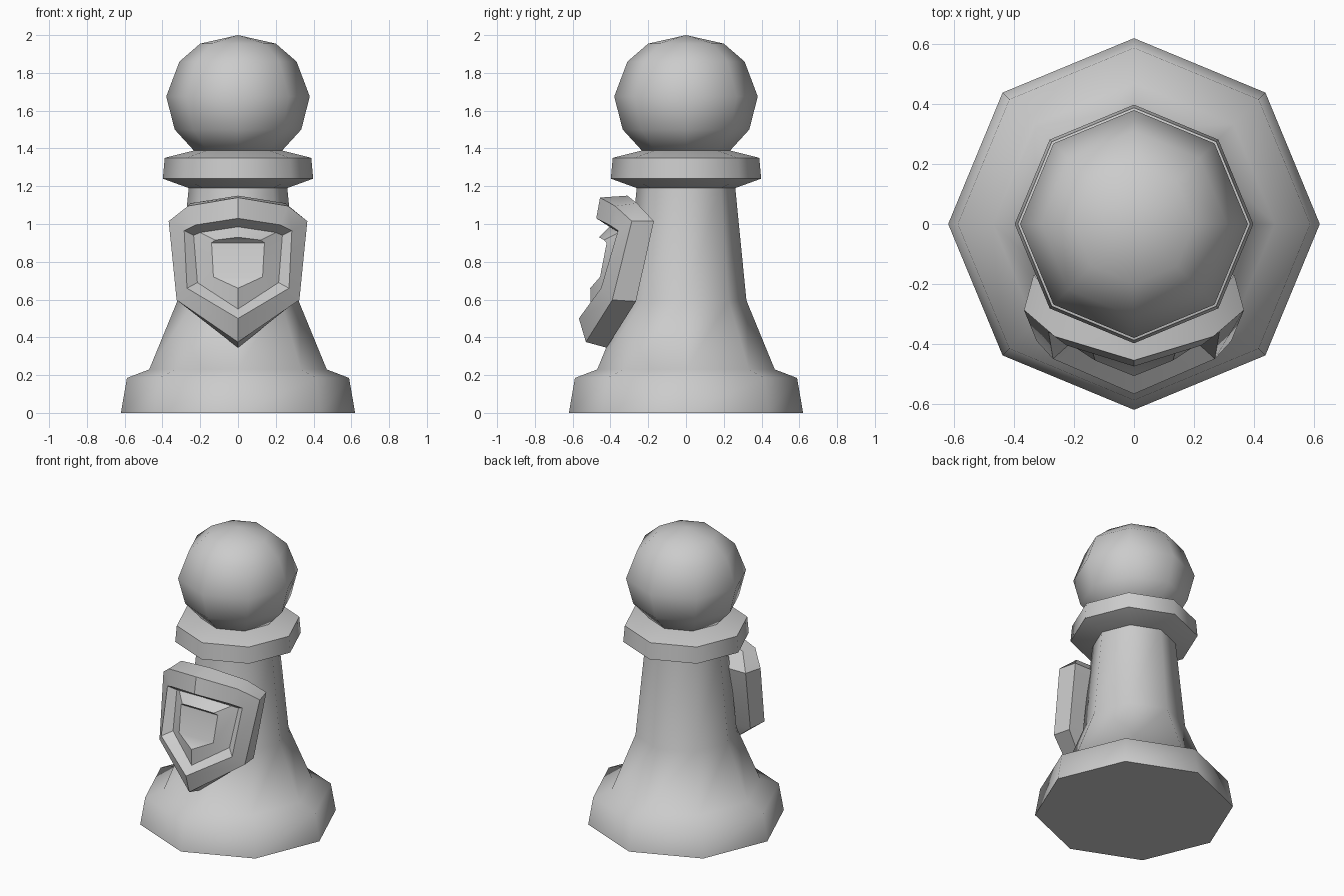
import bpy, bmesh, math

if "Cube" in bpy.data.objects:
    bpy.data.objects.remove(bpy.data.objects["Cube"])


def finish(name, bm, angle):
    bmesh.ops.recalc_face_normals(bm, faces=bm.faces)
    mesh = bpy.data.meshes.new(name)
    bm.to_mesh(mesh)
    bm.free()
    ob = bpy.data.objects.new(name, mesh)
    bpy.context.collection.objects.link(ob)
    bpy.ops.object.select_all(action='DESELECT')
    ob.select_set(True)
    bpy.context.view_layer.objects.active = ob
    bpy.ops.object.shade_smooth_by_angle(angle=math.radians(angle))
    return ob


def bridge(bm, a, b):
    n = len(a)
    for i in range(n):
        j = (i + 1) % n
        bm.faces.new((a[i], a[j], b[j], b[i]))


def lathe(name, profile, apex=None, sides=8, angle=62):
    bm = bmesh.new()
    rings = [[bm.verts.new((r * math.cos(math.tau * i / sides),
                            r * math.sin(math.tau * i / sides), z))
              for i in range(sides)] for r, z in profile]
    for a, b in zip(rings, rings[1:]):
        bridge(bm, a, b)
    bm.faces.new(rings[0][::-1])
    if apex is None:
        bm.faces.new(rings[-1])
    else:
        tip = bm.verts.new((0, 0, apex))
        for i in range(sides):
            bm.faces.new((rings[-1][i], rings[-1][(i + 1) % sides], tip))
    return finish(name, bm, angle)


# Octagonal turned parts
lathe("pawn_body", [(.62, 0), (.588, .185), (.47, .23), (.32, .595), (.26, 1.2)])
lathe("collar", [(.26, 1.19), (.398, 1.24), (.388, 1.35), (.23, 1.39)])
lathe("head", [(.23, 1.385), (.335, 1.5), (.38, 1.675), (.31, 1.86), (.2, 1.955)], apex=2.0)

# Shield: half outlines from top centre to bottom tip, mirrored in x
back = [(0, -.31, 1.15), (.25, -.26, 1.11), (.335, -.17, 1.015), (.305, -.265, .59), (0, -.42, .345)]
front = [(0, -.455, 1.14), (.265, -.375, 1.095), (.367, -.287, 1.015), (.325, -.39, .598), (0, -.53, .375)]
inner = [(0, -.475, 1.03), (.225, -.405, .995), (.285, -.36, .965), (.27, -.45, .66), (0, -.567, .5)]
panel = [(0, -.405, .985), (.2, -.355, .955), (.235, -.33, .94), (.215, -.40, .69), (0, -.505, .55)]
bulge = [(0, -.46, .93), (.12, -.435, .915), (.14, -.42, .9), (.13, -.455, .72), (0, -.507, .66)]

bm = bmesh.new()
loops = [[bm.verts.new(p) for p in half] +
         [bm.verts.new((-x, y, z)) for x, y, z in half[-2:0:-1]]
         for half in (back, front, inner, panel, bulge)]
for a, b in zip(loops, loops[1:]):
    bridge(bm, a, b)
for loop in (loops[0], loops[-1]):
    for i in range(4):
        right, left = (loop[i], loop[i + 1]), (loop[-i], loop[-i - 1])
        pts = list(dict.fromkeys((*right, left[1], left[0])))
        bm.faces.new(pts)
finish("shield", bm, 32)
